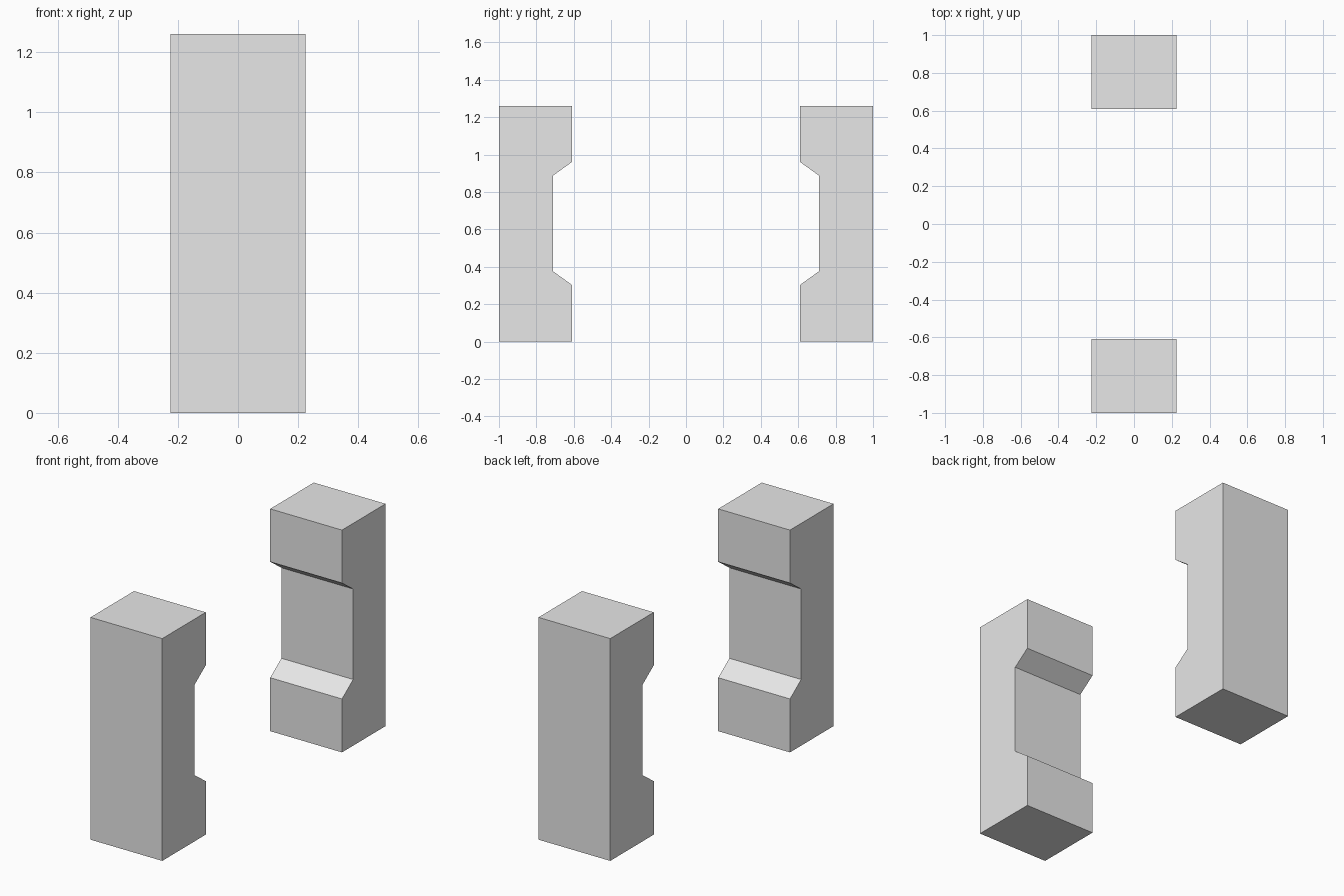
import bpy
import bmesh

if "Cube" in bpy.data.objects:
    bpy.data.objects.remove(bpy.data.objects["Cube"], do_unlink=True)

# Light grey material
grey = bpy.data.materials.new("light_grey")
grey.use_nodes = True
colour = (0.8, 0.8, 0.8, 1)
grey.diffuse_color = colour
grey.node_tree.nodes["Principled BSDF"].inputs["Base Color"].default_value = colour

HALF_WIDTH = 0.225
# Side profile (y, z) of the back pillar, notched on its inner face
PROFILE = [(1, 0), (1, 1.26), (0.61, 1.26), (0.61, 0.96), (0.71, 0.888),
           (0.71, 0.375), (0.61, 0.303), (0.61, 0)]


def notched_pillar(name, side):
    """Extrude the profile across x; side is +1 for back, -1 for front."""
    bm = bmesh.new()
    face = bm.faces.new([bm.verts.new((-HALF_WIDTH, side * y, z)) for y, z in PROFILE])
    extruded = bmesh.ops.extrude_face_region(bm, geom=[face], use_keep_orig=True)["geom"]
    moved = [v for v in extruded if isinstance(v, bmesh.types.BMVert)]
    bmesh.ops.translate(bm, verts=moved, vec=(2 * HALF_WIDTH, 0, 0))
    bmesh.ops.recalc_face_normals(bm, faces=bm.faces)
    mesh = bpy.data.meshes.new(name)
    bm.to_mesh(mesh)
    bm.free()
    mesh.materials.append(grey)
    bpy.context.collection.objects.link(bpy.data.objects.new(name, mesh))


# Two facing pillars
notched_pillar("front_pillar", -1)
notched_pillar("back_pillar", 1)
